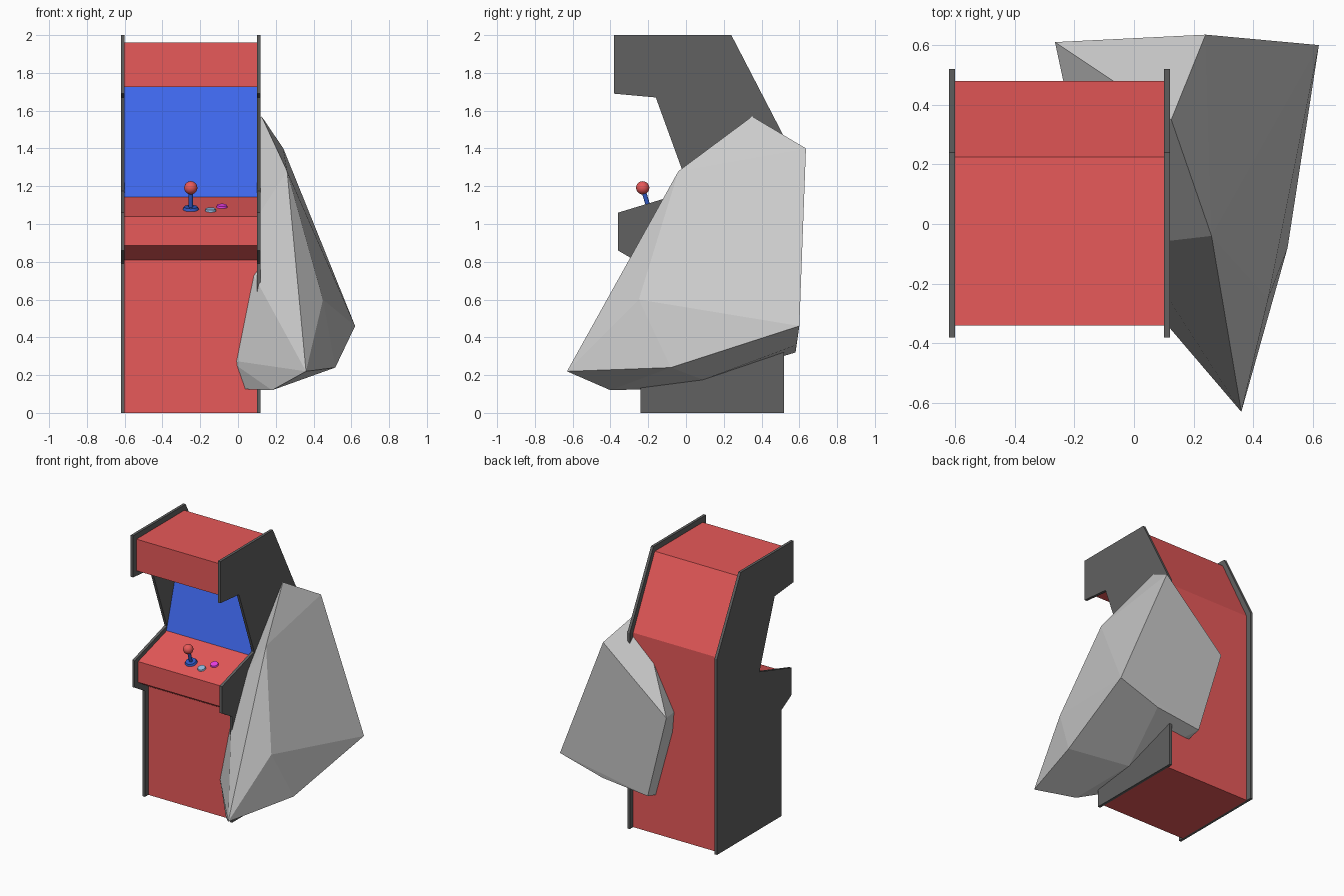
import bpy, bmesh, math
from mathutils import Vector, Matrix

if "Cube" in bpy.data.objects:
    bpy.data.objects.remove(bpy.data.objects["Cube"])


def material(name, rgb):
    m = bpy.data.materials.new(name)
    m.diffuse_color = (*rgb, 1)
    m.use_nodes = True
    m.node_tree.nodes["Principled BSDF"].inputs["Base Color"].default_value = m.diffuse_color
    return m


RED = material("red", (0.8, 0.1, 0.1))
BLACK = material("black", (0.12, 0.12, 0.12))
BLUE = material("blue", (0.05, 0.14, 0.85))
DARK_BLUE = material("dark_blue", (0.03, 0.1, 0.55))
SKY = material("sky", (0.3, 0.5, 0.75))
PINK = material("pink", (0.85, 0.05, 0.8))


def add_object(name, bm, mat=None, smooth=False):
    bmesh.ops.recalc_face_normals(bm, faces=bm.faces)
    mesh = bpy.data.meshes.new(name)
    bm.to_mesh(mesh)
    bm.free()
    if mat:
        mesh.materials.append(mat)
    ob = bpy.data.objects.new(name, mesh)
    bpy.context.collection.objects.link(ob)
    if smooth:
        bpy.ops.object.select_all(action='DESELECT')
        ob.select_set(True)
        bpy.context.view_layer.objects.active = ob
        bpy.ops.object.shade_smooth_by_angle(angle=math.radians(40))
    return ob


def prism(name, profile, x0, x1, mat):
    """Extrude a (y, z) profile along x."""
    bm = bmesh.new()
    face = bm.faces.new([bm.verts.new((x0, y, z)) for y, z in profile])
    ext = bmesh.ops.extrude_face_region(bm, geom=[face])
    bmesh.ops.translate(bm, vec=(x1 - x0, 0, 0),
                        verts=[v for v in ext["geom"] if isinstance(v, bmesh.types.BMVert)])
    return add_object(name, bm, mat)


# Side panels
side = [(-0.38, 2), (0.24, 2), (0.52, 1.46), (0.52, 0), (-0.24, 0), (-0.24, 0.79),
        (-0.36, 0.86), (-0.36, 1.06), (0.02, 1.175), (-0.16, 1.67), (-0.38, 1.69)]
for label, x in (("left", -0.62), ("right", 0.10)):
    prism(label + "_side_panel", side, x, x + 0.02, BLACK)

# Cabinet body, inset from the panel edges
body = [(-0.34, 1.96), (0.225, 1.96), (0.48, 1.45), (0.48, 0), (-0.2, 0), (-0.2, 0.81),
        (-0.32, 0.885), (-0.32, 1.04), (0.03, 1.145), (0.2, 1.725), (-0.34, 1.725)]
prism("cabinet_body", body, -0.6, 0.1, RED)

# Screen with a raised, chamfered face
bm = bmesh.new()
corners = [(-0.6, 0.025, 1.14), (0.1, 0.025, 1.14), (0.1, 0.195, 1.73), (-0.6, 0.195, 1.73)]
glass = bm.faces.new([bm.verts.new(c) for c in corners])
bm.normal_update()
bmesh.ops.inset_region(bm, faces=[glass], thickness=0.025, depth=0.012)
add_object("screen", bm, BLUE)

# Controls stand square to the sloped control deck
slope = (1.145 - 1.04) / 0.35
tilt = Matrix.Rotation(math.atan(slope), 4, 'X')


def deck(x, y):
    return Matrix.Translation((x, y, 1.04 + slope * (y + 0.32))) @ tilt


def turned(name, x, y, r1, r2, z0, z1, mat):
    bm = bmesh.new()
    bmesh.ops.create_cone(bm, cap_ends=True, segments=24, radius1=r1, radius2=r2, depth=z1 - z0,
                          matrix=deck(x, y) @ Matrix.Translation((0, 0, (z0 + z1) / 2)))
    add_object(name, bm, mat, True)


turned("joystick_base", -0.25, -0.195, 0.045, 0.036, -0.005, 0.014, DARK_BLUE)
turned("joystick_shaft", -0.25, -0.195, 0.012, 0.012, 0.0, 0.10, DARK_BLUE)
turned("left_button", -0.145, -0.22, 0.03, 0.026, -0.005, 0.011, SKY)
turned("right_button", -0.085, -0.155, 0.03, 0.026, -0.005, 0.011, PINK)

bm = bmesh.new()
bmesh.ops.create_uvsphere(bm, u_segments=24, v_segments=12, radius=0.035,
                          matrix=deck(-0.25, -0.195) @ Matrix.Translation((0, 0, 0.119)))
add_object("joystick_ball", bm, RED, True)

# Boulder embedded in the right side: hull of its corner points
corners = [(0.125, 0.35, 1.57), (0.24, 0.635, 1.40), (0.62, 0.60, 0.46), (0.515, -0.08, 0.24),
           (0.36, -0.63, 0.22), (0.45, -0.25, 0.60), (0.26, -0.04, 1.28), (0.18, -0.40, 0.12),
           (0.225, -0.21, 0.40), (0.12, 0.09, 0.175), (0.28, 0.585, 0.36), (-0.09, 0.58, 0.32),
           (-0.265, 0.61, 0.96), (0.0, 0.62, 1.16), (-0.06, 0.34, 1.19), (-0.22, 0.4, 0.94),
           (0.0, -0.07, 0.88), (-0.05, -0.15, 0.28), (-0.06, -0.06, 0.13)]
bm = bmesh.new()
for c in corners:
    bm.verts.new(c)
hull = bmesh.ops.convex_hull(bm, input=bm.verts)
bmesh.ops.delete(bm, geom=[v for v in bm.verts if not v.link_faces], context='VERTS')
bmesh.ops.dissolve_limit(bm, angle_limit=math.radians(4), verts=bm.verts, edges=bm.edges)
add_object("boulder", bm)
